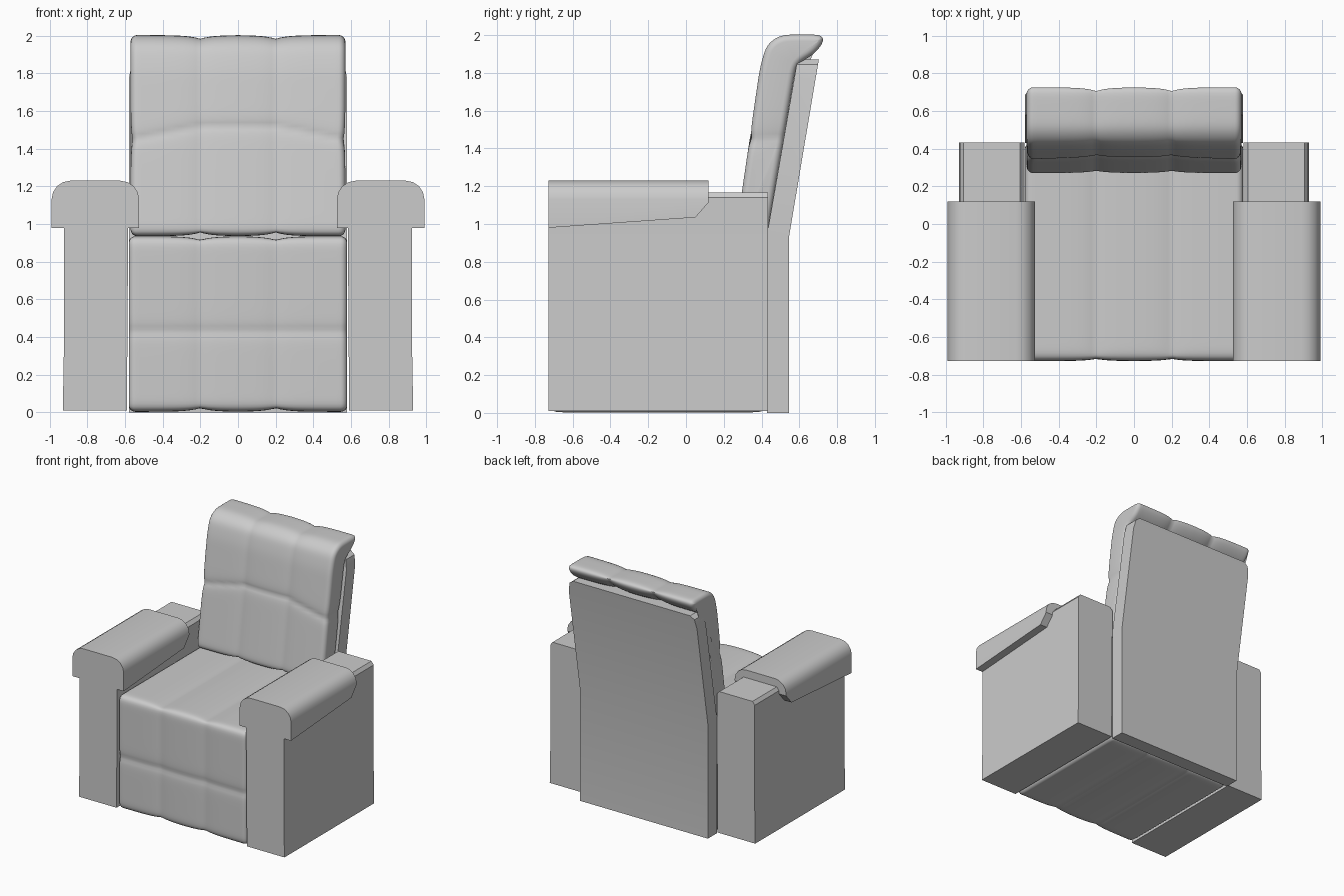
import bpy, bmesh, math
from mathutils import Vector

if "Cube" in bpy.data.objects:
    bpy.data.objects.remove(bpy.data.objects["Cube"])


def loft(name, rings, mirror=False, angle=30):
    """Skin a list of closed rings and cap both ends."""
    bm = bmesh.new()
    loops = [[bm.verts.new(p) for p in ring] for ring in rings]
    n = len(loops[0])
    for a, b in zip(loops, loops[1:]):
        for i in range(n):
            j = (i + 1) % n
            bm.faces.new((a[i], a[j], b[j], b[i]))
    bm.faces.new(loops[0])
    bm.faces.new(loops[-1])
    bmesh.ops.recalc_face_normals(bm, faces=bm.faces)
    bmesh.ops.triangulate(bm, faces=[f for f in bm.faces if len(f.verts) > 20])
    me = bpy.data.meshes.new(name)
    bm.to_mesh(me)
    bm.free()
    ob = bpy.data.objects.new(name, me)
    bpy.context.collection.objects.link(ob)
    bpy.ops.object.select_all(action='DESELECT')
    ob.select_set(True)
    bpy.context.view_layer.objects.active = ob
    bpy.ops.object.shade_smooth_by_angle(angle=math.radians(angle))
    if mirror:
        ob.modifiers.new("mirror", 'MIRROR')
    return ob


def soft_profile(points, step=0.02, rounds=7):
    """Resample a closed polygon evenly, then relax it to round the corners."""
    pts = [Vector(p) for p in points]
    out = []
    for a, b in zip(pts, pts[1:] + pts[:1]):
        k = max(1, round((b - a).length / step))
        out += [a.lerp(b, i / k) for i in range(k)]
    n = len(out)
    for _ in range(rounds):
        out = [out[i] * 0.5 + (out[i - 1] + out[(i + 1) % n]) * 0.25 for i in range(n)]
    return out


def cushion(name, points, half, r, seam_z, pinch=0.0):
    """Quilted cushion: side profile (y, z) swept across x with stitched seams."""
    prof = soft_profile(points)
    n = len(prof)
    area = sum(prof[i - 1].cross(prof[i]) for i in range(n))
    sign = 1 if area > 0 else -1
    normals = []
    for i in range(n):
        t = (prof[(i + 1) % n] - prof[i - 1]).normalized()
        normals.append(Vector((t.y, -t.x)) * sign)
    # rounded side edges, then even stations between them
    edge = [(-(half - r) - r * math.cos(k * math.pi / 12), r * (1 - math.sin(k * math.pi / 12)))
            for k in range(7)]
    inner = [(-(half - r) + 2 * (half - r) * k / 48, 0) for k in range(1, 48)]
    stations = edge + inner + [(-x, d) for x, d in reversed(edge)]
    rings = []
    for x, inset in stations:
        column = 0.02 * math.exp(-abs(abs(x) - 0.2) / 0.06)
        ring = []
        for p, nm in zip(prof, normals):
            front = max(0, -nm.x)
            row = math.exp(-abs(p.y - seam_z(x)) / 0.025)
            q = p - nm * (inset + column * (1 - 0.4 * front) + 0.012 * row * front)
            side = 1 - pinch * math.exp(-abs(p.y - seam_z(x)) / 0.05)
            ring.append((x * side, q.x, q.y))
        rings.append(ring)
    return loft(name, rings, angle=50)


# Seat block with padded front
cushion("seat", [(-0.728, 0.003), (-0.728, 0.935), (0.43, 0.935), (0.43, 0.003)],
        0.58, 0.035, lambda x: 0.43, 0.004)

# Backrest pad with rolled top lip; its seam rises toward the middle
cushion("back_cushion",
        [(0.262, 0.935), (0.335, 1.44), (0.39, 1.82), (0.425, 1.95), (0.50, 2.003),
         (0.738, 2.003), (0.735, 1.965), (0.67, 1.89), (0.585, 1.85), (0.43, 0.935)],
        0.57, 0.035,
        lambda x: 1.45 + 0.07 * min(1, max(0, (0.56 - abs(x)) / 0.36)), 0.02)

# Rear shell, bent at seat height, with clipped top corners
rings = []
for x, top in [(-0.58, 1.77), (-0.565, 1.845), (-0.53, 1.87),
               (0.53, 1.87), (0.565, 1.845), (0.58, 1.77)]:
    t = (top - 0.93) / 0.94
    rings.append([(x, 0.43, 0.0), (x, 0.43, 0.95), (x, 0.43 + 0.16 * t, top),
                  (x, 0.545 + 0.158 * t, top), (x, 0.545, 0.93), (x, 0.545, 0.0)])
loft("back_shell", rings)

# Side boxes
side = [(0.59, 0.01), (0.93, 0.01), (0.925, 0.3), (0.925, 1.14), (0.905, 1.167),
        (0.605, 1.167), (0.582, 1.14)]
loft("side_box", [[(x, y, z) for x, z in side] for y in (-0.728, 0.433)], mirror=True)

# Armrest pads: rounded top, underside rising toward the back
arc = [(0.1 * math.cos(k * math.pi / 8), 0.1 * math.sin(k * math.pi / 8)) for k in range(5)]
top = [(0.89 + a, 1.13 + b) for a, b in arc] + [(0.625 - a, 1.13 + b) for a, b in reversed(arc)]
loft("armrest", [[(0.525, y, low)] + [(0.99, y, low)] + [(x, y, z) for x, z in top]
                 for y, low in [(-0.728, 0.98), (0.05, 1.035), (0.12, 1.115)]], mirror=True)
